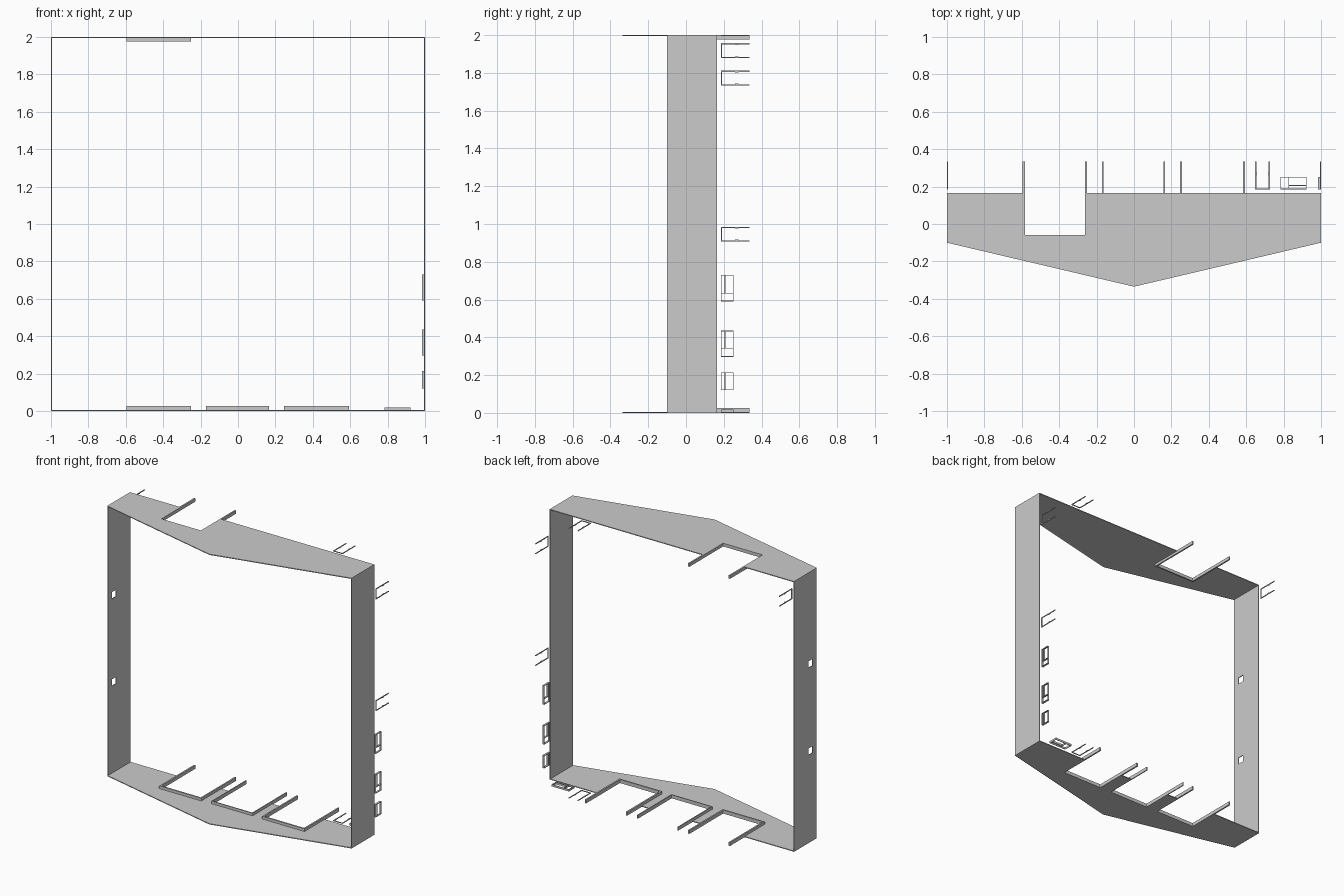
import bpy, bmesh
from mathutils import Vector

if "Cube" in bpy.data.objects:
    bpy.data.objects.remove(bpy.data.objects["Cube"])

T = 0.006          # sheet thickness
BACK = 0.165       # rear edge of the sheets
END = 0.335        # rear end of the slot rails


def finish(name, bm):
    bmesh.ops.remove_doubles(bm, verts=bm.verts, dist=1e-6)
    bmesh.ops.recalc_face_normals(bm, faces=bm.faces)
    me = bpy.data.meshes.new(name)
    bm.to_mesh(me)
    bm.free()
    ob = bpy.data.objects.new(name, me)
    bpy.context.collection.objects.link(ob)
    return ob


def extrude_all(bm, vec):
    geom = bmesh.ops.extrude_face_region(bm, geom=bm.faces[:], use_keep_orig=True)["geom"]
    moved = [g for g in geom if isinstance(g, bmesh.types.BMVert)]
    bmesh.ops.translate(bm, verts=moved, vec=Vector(vec))


def plate(name, z, slots):
    """Pointed plate with rear slots, lying flat at height z."""
    pts = [(-1, BACK), (-1, -0.1), (0, -END), (1, -0.1), (1, BACK)]
    for x0, x1, w in reversed(slots):
        pts += [(x1 - w, BACK), (x1 - w, -0.06), (x0 + w, -0.06), (x0 + w, BACK)]
    bm = bmesh.new()
    bm.faces.new([bm.verts.new((x, y, z)) for x, y in pts])
    extrude_all(bm, (0, 0, T))
    return finish(name, bm)


def panel(name, x, holes):
    """Upright side sheet, with square holes at the given heights."""
    ys = [-0.1, -0.052, -0.004, BACK]
    zs = [0] + [h + d for h in holes for d in (-0.025, 0.025)] + [2]
    bm = bmesh.new()
    for i in range(3):
        for k in range(len(zs) - 1):
            if i == 1 and k % 2 == 1:
                continue
            cs = [(ys[i], zs[k]), (ys[i + 1], zs[k]), (ys[i + 1], zs[k + 1]), (ys[i], zs[k + 1])]
            bm.faces.new([bm.verts.new((x, y, z)) for y, z in cs])
    bmesh.ops.remove_doubles(bm, verts=bm.verts, dist=1e-6)
    extrude_all(bm, (T, 0, 0))
    return finish(name, bm)


def bars(name, boxes, axis, d0, d1):
    """Bars given as (u0, u1, y0, y1); u runs along x or z, depth along the other."""
    bm = bmesh.new()
    for u0, u1, y0, y1 in boxes:
        vs = bmesh.ops.create_cube(bm, size=1)["verts"]
        for v in vs:
            u = u0 if v.co.x < 0 else u1
            y = y0 if v.co.y < 0 else y1
            d = d0 if v.co.z < 0 else d1
            v.co = (u, y, d) if axis == "x" else (d, y, u)
    me = bpy.data.meshes.new(name)
    bmesh.ops.recalc_face_normals(bm, faces=bm.faces)
    bm.to_mesh(me)
    bm.free()
    bpy.context.collection.objects.link(bpy.data.objects.new(name, me))


def u_shape(u0, u1, y0, y1, w):
    return [(u0, u0 + w, y0, y1), (u1 - w, u1, y0, y1), (u0 + w, u1 - w, y0, y0 + w)]


def clip(name, u0, u1, axis, d0, d1):
    """Small open clip with a tiny tab on each arm."""
    w = 0.006
    tabs = [(u0 + w, u0 + w + 0.004, 0.26, 0.278), (u1 - w - 0.004, u1 - w, 0.26, 0.278)]
    bars(name, u_shape(u0, u1, 0.185, END, w) + tabs, axis, d0, d1)


def window(name, u0, u1, axis, d0, d1, divider=None):
    """Small closed frame with a lengthwise bar and an optional cross bar."""
    w, y0, y1 = 0.004, 0.185, 0.252
    b = u_shape(u0, u1, y0, y1, w) + [(u0 + w, u1 - w, y1 - w, y1)]
    s = u0 + w
    if divider:
        b.append((divider, divider + w, y0 + w, y1 - w))
        s = divider + w
    b.append((s, u1 - w, 0.204, 0.204 + w))
    bars(name, b, axis, d0, d1)


# outer frame
slots = [(-0.595, -0.251, 0.011), (-0.171, 0.166, 0.007), (0.246, 0.594, 0.011)]
plate("bottom_plate", 0, slots)
plate("top_plate", 2 - T, slots[:1])
panel("left_panel", -1, [0.675, 1.32])
panel("right_panel", 1 - T, [])

# slot rails
for i, (x0, x1, w) in enumerate(slots):
    bars(f"bottom_slot_rail_{i + 1}", u_shape(x0, x1, -0.06 - w, END, w), "x", 0, 0.026)
x0, x1, w = slots[0]
bars("top_slot_rail", u_shape(x0, x1, -0.06 - w, END, w), "x", 1.976, 2)

# open clips along the rear
clip("bottom_clip", 0.648, 0.726, "x", 0, 0.005)
clip("top_clip", 0.648, 0.726, "x", 1.995, 2)
clip("left_clip", 1.878, 1.957, "z", -1, -0.995)
clip("right_clip_upper", 1.733, 1.812, "z", 0.995, 1)
clip("right_clip_lower", 0.907, 0.985, "z", 0.995, 1)

# closed frames along the rear
window("bottom_window", 0.782, 0.923, "x", 0.003, 0.018, 0.826)
window("right_window_upper", 0.59, 0.731, "z", 0.984, 0.998, 0.632)
window("right_window_middle", 0.296, 0.436, "z", 0.984, 0.998, 0.34)
window("right_window_lower", 0.12, 0.214, "z", 0.984, 0.998)
